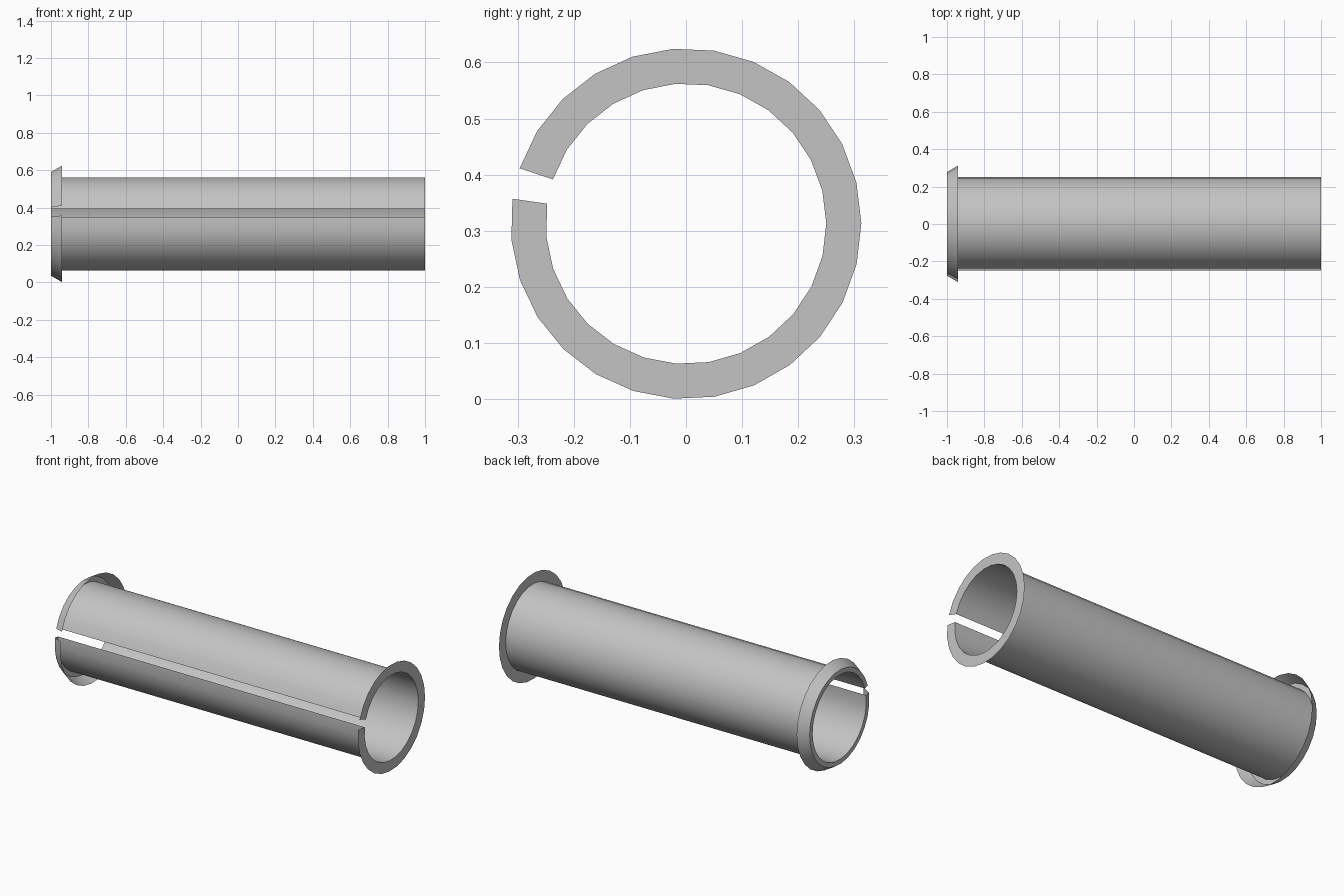
import bpy
import math

if "Cube" in bpy.data.objects:
    bpy.data.objects.remove(bpy.data.objects["Cube"], do_unlink=True)

BORE, RIM = 0.25, 0.3125        # sleeve and flange radii
AXIS_Z = RIM                    # height of the sleeve axis
SEGMENTS = 26
SLOT_LOW, SLOT_HIGH = math.radians(8.2), math.radians(18.4)

grey = bpy.data.materials.new("light_grey_metal")
grey.use_nodes = True
colour = (0.55, 0.55, 0.55, 1)
grey.diffuse_color = colour
grey.node_tree.nodes["Principled BSDF"].inputs["Base Color"].default_value = colour


def sweep(name, profile):
    """Sweep (x, radius) points round the x axis, leaving the slot open."""
    span = 2 * math.pi - (SLOT_HIGH - SLOT_LOW)
    verts, faces = [], []
    n = len(profile)
    for i in range(SEGMENTS + 1):
        a = SLOT_HIGH + span * i / SEGMENTS
        for x, r in profile:
            verts.append((x, -r * math.cos(a), AXIS_Z + r * math.sin(a)))
    for i in range(SEGMENTS):
        for j in range(n - 1):
            k = i * n + j
            faces.append((k, k + n, k + n + 1, k + 1))
    mesh = bpy.data.meshes.new(name)
    mesh.from_pydata(verts, [], faces)
    mesh.materials.append(grey)
    obj = bpy.data.objects.new(name, mesh)
    bpy.context.collection.objects.link(obj)
    bpy.ops.object.select_all(action="DESELECT")
    obj.select_set(True)
    bpy.context.view_layer.objects.active = obj
    bpy.ops.object.shade_smooth_by_angle(angle=math.radians(25))
    return obj


# Thin split sleeve
sweep("split_sleeve", [(-1, BORE), (1, BORE)])
# Flared lip, open at the back, joined to the sleeve by a narrow end ring
sweep("flared_lip", [(-1, BORE), (-1, 0.278), (-0.94, RIM)])
# Flat flange at the other end
sweep("flat_flange", [(1, RIM), (1, BORE)])
